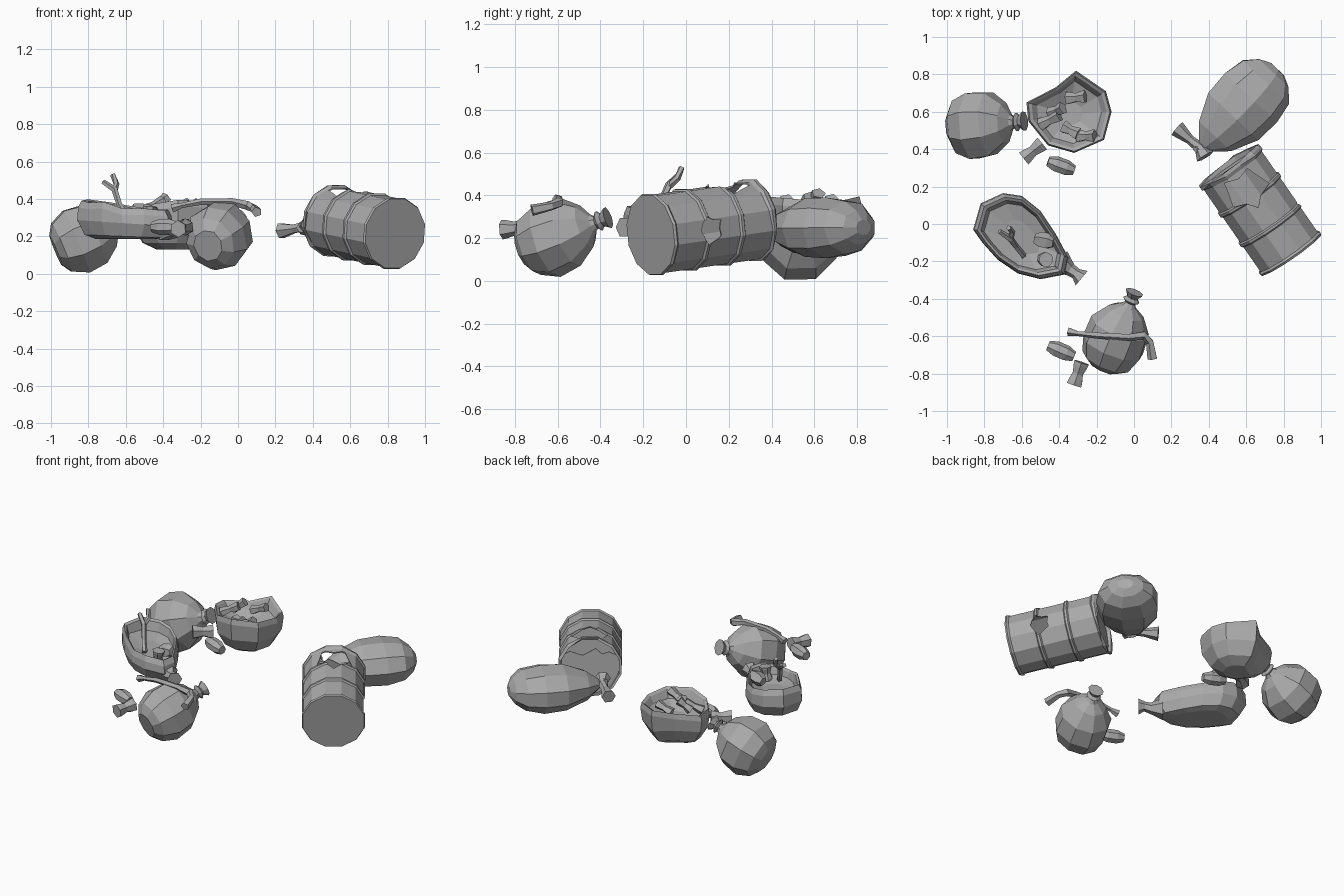
import bpy, bmesh, math, random
from mathutils import Vector

random.seed(4)
if "Cube" in bpy.data.objects:
    bpy.data.objects.remove(bpy.data.objects["Cube"])

grey = bpy.data.materials.new("worn grey")
grey.use_nodes = True
colour = (0.4, 0.4, 0.4, 1)
grey.diffuse_color = colour
grey.node_tree.nodes["Principled BSDF"].inputs["Base Color"].default_value = colour


def finish(bm, name):
    bmesh.ops.recalc_face_normals(bm, faces=bm.faces)
    mesh = bpy.data.meshes.new(name)
    bm.to_mesh(mesh)
    bm.free()
    mesh.materials.append(grey)
    obj = bpy.data.objects.new(name, mesh)
    bpy.context.collection.objects.link(obj)
    return obj


def skin(rings, name):
    """Join equal rings of points into a closed, capped, faceted surface."""
    bm = bmesh.new()
    loops = [[bm.verts.new(p) for p in ring] for ring in rings]
    n = len(loops[0])
    for low, high in zip(loops, loops[1:]):
        for i in range(n):
            j = (i + 1) % n
            bm.faces.new((low[i], low[j], high[j], high[i]))
    bm.faces.new(loops[0][::-1])
    bm.faces.new(loops[-1])
    return finish(bm, name)


def frame(axis):
    axis = axis.normalized()
    side = axis.cross(Vector((0, 0, 1)))
    if side.length < 0.05:
        side = Vector((1, 0, 0))
    side.normalize()
    return side, side.cross(axis)


def sweep(name, path, radii, sides=6):
    """Tube of varying radius along a bent path."""
    path = [Vector(p) for p in path]
    rings = []
    for k, p in enumerate(path):
        side, up = frame(path[min(k + 1, len(path) - 1)] - path[max(k - 1, 0)])
        rings.append([p + radii[k] * (side * math.cos(t) + up * math.sin(t))
                      for t in (math.tau * i / sides for i in range(sides))])
    return skin(rings, name)


def lathe(name, a, b, profile, w, h, sides, jitter=0.0, rim_jitter=0.0):
    """Turned shape on the line a-b; profile holds (position, radius)."""
    a, b = Vector(a), Vector(b)
    side, up = frame(b - a)
    rings = []
    for t, r in profile:
        ring = []
        for i in range(sides):
            ang = math.tau * (i + 0.5) / sides
            k = r * (1 + random.uniform(-jitter, jitter))
            s = t + (random.uniform(-rim_jitter, rim_jitter) if t > 0.95 else 0)
            ring.append(a.lerp(b, s) + side * w * k * math.cos(ang) + up * h * k * math.sin(ang))
        rings.append(ring)
    return skin(rings, name)


# Tied sacks
SACK = [(0, .48), (.1, .8), (.33, 1), (.62, .95), (.85, .58), (.95, .24), (1, .16)]
LONG_SACK = [(0, .25), (.05, .55), (.16, .86), (.36, 1), (.6, .95), (.85, .6), (.96, .28), (1, .16)]
TAIL = [(1.04, .27), (1.08, .17), (1.16, .29)]
lathe("back_sack", (-.975, .52, .125), (-.64, .545, .265), SACK + TAIL, .19, .19, 8, .03)
lathe("front_sack", (-.16, -.765, .15), (-.02, -.42, .275), SACK + TAIL, .172, .18, 9, .03)
lathe("barrel_sack", (.765, .83, .25), (.37, .41, .245), LONG_SACK + TAIL[:2], .2, .147, 9, .03)
sweep("barrel_sack_tail", [(.38, .36, .26), (.35, .41, .25), (.3, .45, .24), (.23, .51, .23)],
      [.05, .03, .025, .045])
sweep("torn_sack_tail", [(-.4, -.2, .24), (-.34, -.245, .24), (-.31, -.265, .25), (-.28, -.29, .25)],
      [.07, .035, .03, .05])


def open_sack(name, outline, layers, tilt, ragged):
    """Torn sack: outline scaled through layers (scale, z), rim raised unevenly."""
    cx = sum(p[0] for p in outline) / len(outline)
    cy = sum(p[1] for p in outline) / len(outline)
    lift = [random.uniform(-ragged, ragged) for p in outline]
    rings = []
    for k, (s, z) in enumerate(layers):
        lean = tilt * min(k / 3, 1)
        on_rim = k in (3, 4, 5)
        rings.append([(cx + (x - cx) * s, cy + (y - cy) * s,
                       z + lean * (x - cx) + (lift[i] if on_rim else 0))
                      for i, (x, y) in enumerate(outline)])
    return skin(rings, name)


open_sack("torn_sack",
          [(-.86, -.03), (-.82, .11), (-.7, .165), (-.6, .15), (-.5, .07), (-.42, -.05),
           (-.35, -.18), (-.37, -.27), (-.5, -.295), (-.62, -.265), (-.73, -.19), (-.81, -.1)],
          [(.6, .185), (.84, .2), (1, .27), (.98, .325), (.91, .36), (.84, .35),
           (.77, .305), (.4, .285)], -.1, .018)
open_sack("burst_sack",
          [(-.575, .65), (-.42, .73), (-.31, .82), (-.15, .71), (-.12, .6), (-.16, .45),
           (-.32, .38), (-.46, .42), (-.565, .55)],
          [(.4, .13), (.72, .165), (.95, .25), (1, .345), (.96, .38), (.88, .37),
           (.76, .325), (.3, .285)], 0, .02)

# Barrel with rolled rims, two ribs and an open, ragged end
A, B = Vector((.84, -.165, .215)), Vector((.508, .315, .285))


def rib(t):
    return [(t - .025, .95), (t - .012, 1), (t + .012, 1), (t + .025, .95)]


barrel = lathe("barrel", A, B,
               [(0, .97), (.02, 1), (.04, .95)] + rib(.34) + rib(.67)
               + [(.955, .95), (.975, 1), (1, .99), (1, .92), (.93, .91), (.03, .91)],
               .203, .198, 12, 0, .02)

# Torn lid covering most of the open end
side, up = frame(B - A)
along = (B - A).normalized()
if side.x < 0:
    side = -side
lid_edge = [side * .186 * math.cos(t) + up * .184 * math.sin(t)
            for t in (math.pi * (.88 + i * 1.24 / 9) for i in range(10))]
lid_edge += [side * (.165 - .04 * i) + up * random.uniform(.065, .12) for i in range(1, 8)]
skin([[A.lerp(B, t) + p for p in lid_edge] for t in (.945, .955)], "torn_lid")


# Jagged holes torn in the barrel wall
def tear(name, t, out, across, size):
    centre = A.lerp(B, t)
    rings = []
    shape = [size * (1 if i % 2 else .75) * random.uniform(.8, 1.15) for i in range(10)]
    for depth in (.12, .26):
        rings.append([centre + out * depth + r * (along * math.cos(math.tau * i / 10)
                      + across * math.sin(math.tau * i / 10)) for i, r in enumerate(shape)])
    cutter = skin(rings, name)
    cutter.hide_render = True
    mod = barrel.modifiers.new(name, 'BOOLEAN')
    mod.operation = 'DIFFERENCE'
    mod.solver = 'EXACT'
    mod.object = cutter
    return cutter


cutters = [tear("top_tear_cutter", .75, up, side, .115),
           tear("side_tear_cutter", .38, side, up, .07)]

# Apply the cuts so that no helper shapes remain
bpy.context.view_layer.update()
cut_mesh = bpy.data.meshes.new_from_object(
    barrel.evaluated_get(bpy.context.evaluated_depsgraph_get()))
barrel.modifiers.clear()
barrel.data = cut_mesh
for c in cutters:
    bpy.data.objects.remove(c)

# Loose cans: a bulging one and a crushed one beside two of the sacks
BULGE = [(0, .65), (.3, 1), (.7, 1), (1, .65)]
CRUSHED = [(0, 1), (.15, .95), (.5, .7), (.85, .95), (1, 1)]
for tag, bulge, crushed in (
        ("front", ((-.46, -.65, .25), (-.32, -.71, .25)), ((-.28, -.74, .25), (-.32, -.86, .24))),
        ("back", ((-.46, .335, .23), (-.32, .285, .22)), ((-.59, .35, .25), (-.49, .43, .25)))):
    lathe(tag + "_bulging_can", *bulge, BULGE, .043, .043, 7)
    lathe(tag + "_crushed_can", *crushed, CRUSHED, .046, .046, 6)

# Bent pipe lying over the front sack
sweep("bent_pipe", [(-.35, -.575, .35), (-.3, -.585, .365), (-.2, -.595, .385), (-.03, -.605, .385),
                    (.05, -.595, .365), (.085, -.63, .35), (.1, -.72, .33)],
      [.025, .014, .018, .02, .025, .022, .028], 5)

# Scraps inside the torn sack
sweep("hook_stem", [(-.59, -.17, .31), (-.63, -.12, .36), (-.66, -.08, .45), (-.72, -.04, .49)],
      [.018, .016, .018, .014], 5)
sweep("hook_prong", [(-.66, -.08, .44), (-.65, -.04, .48), (-.67, -.02, .53)],
      [.016, .016, .014], 5)
lathe("torn_sack_can", (-.48, -.19, .27), (-.47, -.19, .36), CRUSHED, .04, .04, 7)
lathe("torn_sack_block", (-.53, -.08, .31), (-.43, -.1, .33), BULGE, .045, .045, 5)

# Scraps inside the burst sack
for k, (x, y, z, dx, dy, dz) in enumerate((
        (-.36, .67, .34, .1, .01, .04), (-.5, .53, .34, .1, .05, .05),
        (-.45, .59, .35, .07, .03, .06), (-.38, .52, .33, .08, -.04, .02),
        (-.3, .47, .33, .09, .0, .05))):
    lathe("scrap_%d" % (k + 1), (x, y, z), (x + dx, y + dy, z + dz), CRUSHED, .036, .03, 5)
